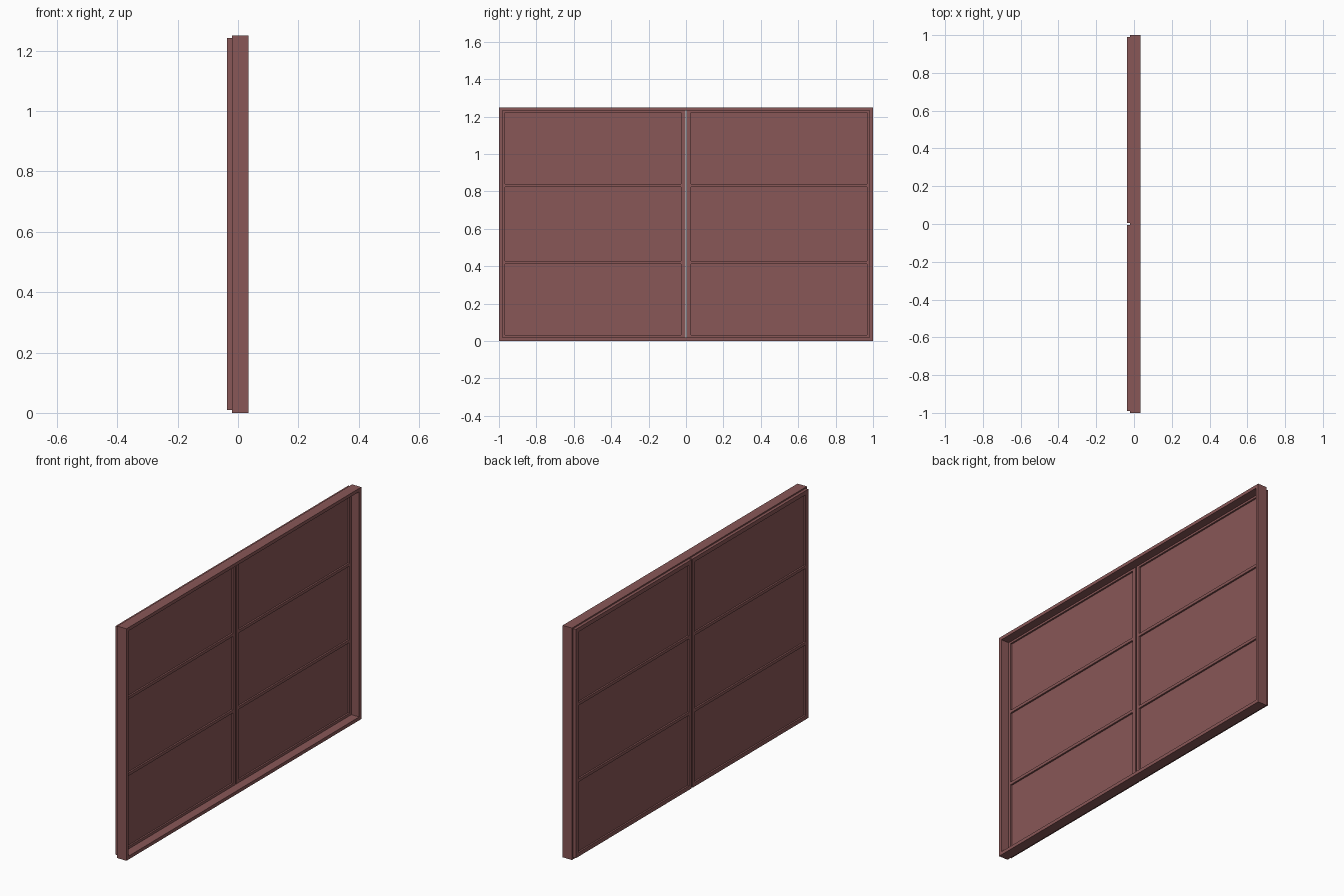
import bpy

if "Cube" in bpy.data.objects:
    bpy.data.objects.remove(bpy.data.objects["Cube"])

# One flat colour for the whole window
mat = bpy.data.materials.new("dusty red")
mat.diffuse_color = (0.25, 0.095, 0.095, 1)
mat.use_nodes = True
mat.node_tree.nodes["Principled BSDF"].inputs["Base Color"].default_value = mat.diffuse_color


def boxes(name, parts):
    """One object from boxes given as (x0, x1, y0, y1, z0, z1)."""
    verts, faces = [], []
    for x0, x1, y0, y1, z0, z1 in parts:
        n = len(verts)
        verts += [(x, y, z) for x in (x0, x1) for y in (y0, y1) for z in (z0, z1)]
        faces += [[n + i for i in f] for f in ((0, 1, 3, 2), (4, 6, 7, 5), (0, 4, 5, 1),
                                               (2, 3, 7, 6), (0, 2, 6, 4), (1, 5, 7, 3))]
    me = bpy.data.meshes.new(name)
    me.from_pydata(verts, [], faces)
    me.materials.append(mat)
    ob = bpy.data.objects.new(name, me)
    bpy.context.collection.objects.link(ob)
    return ob


def ring(x0, x1, y0, y1, z0, z1, w):
    """Four boxes forming a rectangular frame of bar width w."""
    return [(x0, x1, y0, y1, z0, z0 + w), (x0, x1, y0, y1, z1 - w, z1),
            (x0, x1, y0, y0 + w, z0 + w, z1 - w), (x0, x1, y1 - w, y1, z0 + w, z1 - w)]


H = 1.25
# Outer frame
boxes("outer_frame", ring(-0.02, 0.035, -1, 1, 0, H, 0.018))

rows = [(0.035, 0.413), (0.427, 0.825), (0.839, 1.217)]
for side, y0, y1 in (("left", -0.99, -0.004), ("right", 0.004, 0.99)):
    # Sash border and glazing bars
    sash = ring(-0.036, -0.012, y0, y1, 0.01, H - 0.007, 0.022)
    for z in (0.42, 0.832):
        sash.append((-0.036, -0.012, y0 + 0.022, y1 - 0.022, z - 0.008, z + 0.008))
    boxes(side + "_sash", sash)
    # Panes
    boxes(side + "_panes", [(-0.027, -0.021, y0 + 0.021, y1 - 0.021, a - 0.004, b + 0.004)
                            for a, b in rows])
